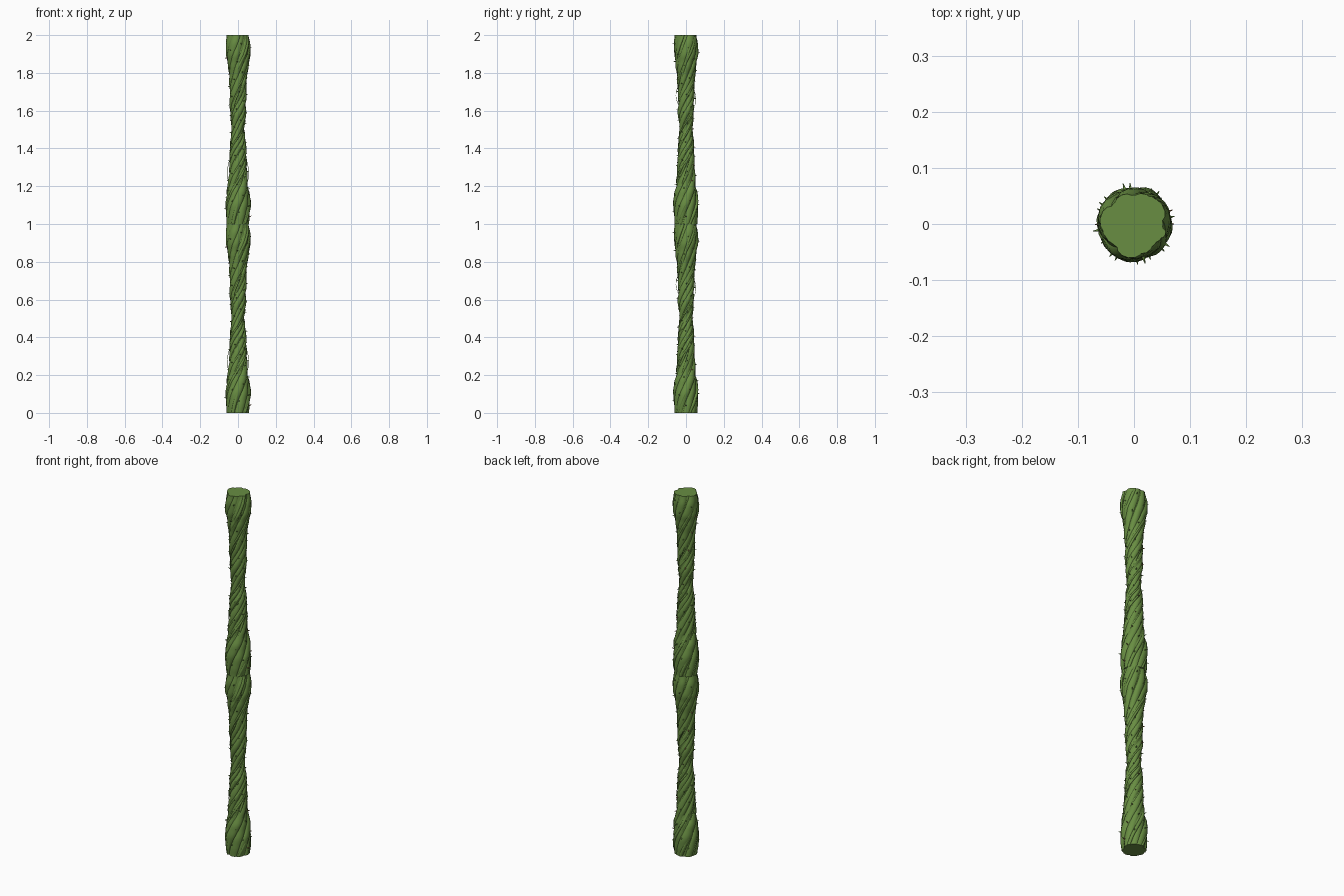
import bpy, bmesh, math, random
from mathutils import Vector, Matrix

if "Cube" in bpy.data.objects:
    bpy.data.objects.remove(bpy.data.objects["Cube"])

random.seed(4)

def material(name, rgb):
    m = bpy.data.materials.new(name)
    m.diffuse_color = (*rgb, 1)
    m.use_nodes = True
    m.node_tree.nodes["Principled BSDF"].inputs["Base Color"].default_value = m.diffuse_color
    return m

GREEN = material("vine green", (0.14, 0.27, 0.055))
BROWN = material("thorn brown", (0.25, 0.12, 0.05))

# outer radius of the twisted bundle along one half (z, radius)
PROFILE = [(0, .061), (.05, .066), (.1, .069), (.16, .063), (.22, .053), (.3, .048), (.4, .045),
           (.5, .036), (.6, .044), (.7, .046), (.78, .049), (.85, .058), (.9, .067),
           (.95, .067), (1, .060)]

def radius(z):
    for (a, ra), (b, rb) in zip(PROFILE, PROFILE[1:]):
        if z <= b:
            t = max(0, (z - a) / (b - a))
            t = t * t * (3 - 2 * t)
            return ra + (rb - ra) * t
    return PROFILE[-1][1]

def twist(z):
    # slower turn at the thick ends
    return 11.5 * z - 0.9 * math.sin(2 * math.pi * z)

def polar(r, a, z):
    return Vector((r * math.cos(a), r * math.sin(a), z))

def finish(bm, name, mats):
    bmesh.ops.recalc_face_normals(bm, faces=bm.faces)
    me = bpy.data.meshes.new(name)
    bm.to_mesh(me)
    bm.free()
    for m in mats:
        me.materials.append(m)
    for f in me.polygons:
        f.use_smooth = len(f.vertices) == 4
    for level, half in enumerate(("lower", "upper")):
        ob = bpy.data.objects.new(half + "_" + name, me)
        ob.location.z = level
        bpy.context.collection.objects.link(ob)

def loft(bm, rings):
    rows = [[bm.verts.new(p) for p in ring] for ring in rings]
    n = len(rows[0])
    for r0, r1 in zip(rows, rows[1:]):
        for i in range(n):
            j = (i + 1) % n
            bm.faces.new((r0[i], r0[j], r1[j], r1[i]))
    bm.faces.new(rows[0][::-1])
    bm.faces.new(rows[-1])

def strand(bm, a0, wide, deep, reach, rate=1.0, wob=0.0, z0=0.0, z1=1.0, steps=80, sides=12):
    """Tube with level cross-sections, so the ends are cut flat."""
    rings = []
    ph = random.uniform(0, 6.28)
    for k in range(steps + 1):
        z = z0 + (z1 - z0) * k / steps
        R = radius(z) * (reach + wob * math.sin(ph + 15 * z))
        a = a0 + rate * twist(z) + 0.12 * math.sin(ph + 9 * z)
        c, u, v = polar(R * (1 - deep), a, z), polar(1, a, 0), polar(1, a + math.pi / 2, 0)
        rings.append([c + u * (R * deep * math.cos(t)) + v * (R * wide * math.sin(t))
                      for t in (2 * math.pi * i / sides for i in range(sides))])
    loft(bm, rings)

# core filling the bundle
bm = bmesh.new()
loft(bm, [[polar(radius(k / 40) * 0.86, 2 * math.pi * i / 24, k / 40) for i in range(24)]
          for k in range(41)])
finish(bm, "core", [GREEN])

# main twisted stems
bm = bmesh.new()
N = 8
for i in range(N):
    strand(bm, 2 * math.pi * i / N, random.uniform(.34, .42), .3, random.uniform(.95, 1.0), wob=.03)
finish(bm, "twisted_stems", [GREEN])

# thinner stems that wind a little faster or slower
bm = bmesh.new()
for i in range(5):
    strand(bm, 2 * math.pi * i / 5 + .3, .15, .12, .98, rate=random.choice((.8, 1.15, 1.25)),
           wob=.03, sides=8)
finish(bm, "thin_stems", [GREEN])

# loose tendrils standing off the bundle
bm = bmesh.new()
for a0, z0, z1 in ((0, .2, .36), (math.pi, .2, .36), (1.6, .6, .72), (4.7, .62, .74)):
    rings = []
    for k in range(17):
        t = k / 16
        z = z0 + (z1 - z0) * t
        c = polar(radius(z) * .9 + .012 * math.sin(math.pi * t), a0 + 1.0 * (t - .5), z)
        rings.append([c + polar(.0013, math.pi * i / 3, 0) for i in range(6)])
    loft(bm, rings)
finish(bm, "tendrils", [GREEN])

# thorns scattered over the stems
bm = bmesh.new()
for i in range(80):
    z = .03 + .94 * (i + random.random()) / 80
    a = i * 2.4
    d = (polar(1, a, 0) + Vector((0, 0, random.uniform(-.3, .5)))).normalized()
    pos = polar(radius(z) * .95 + .003, a, z)
    rot = d.to_track_quat('Z', 'Y').to_matrix().to_4x4()
    res = bmesh.ops.create_cone(bm, cap_ends=True, segments=6, radius1=.0036, radius2=.0008,
                                depth=.013, matrix=Matrix.Translation(pos) @ rot)
    for f in {f for v in res["verts"] for f in v.link_faces}:
        f.material_index = 1 if i % 8 == 0 else 0
finish(bm, "thorns", [GREEN, BROWN])
